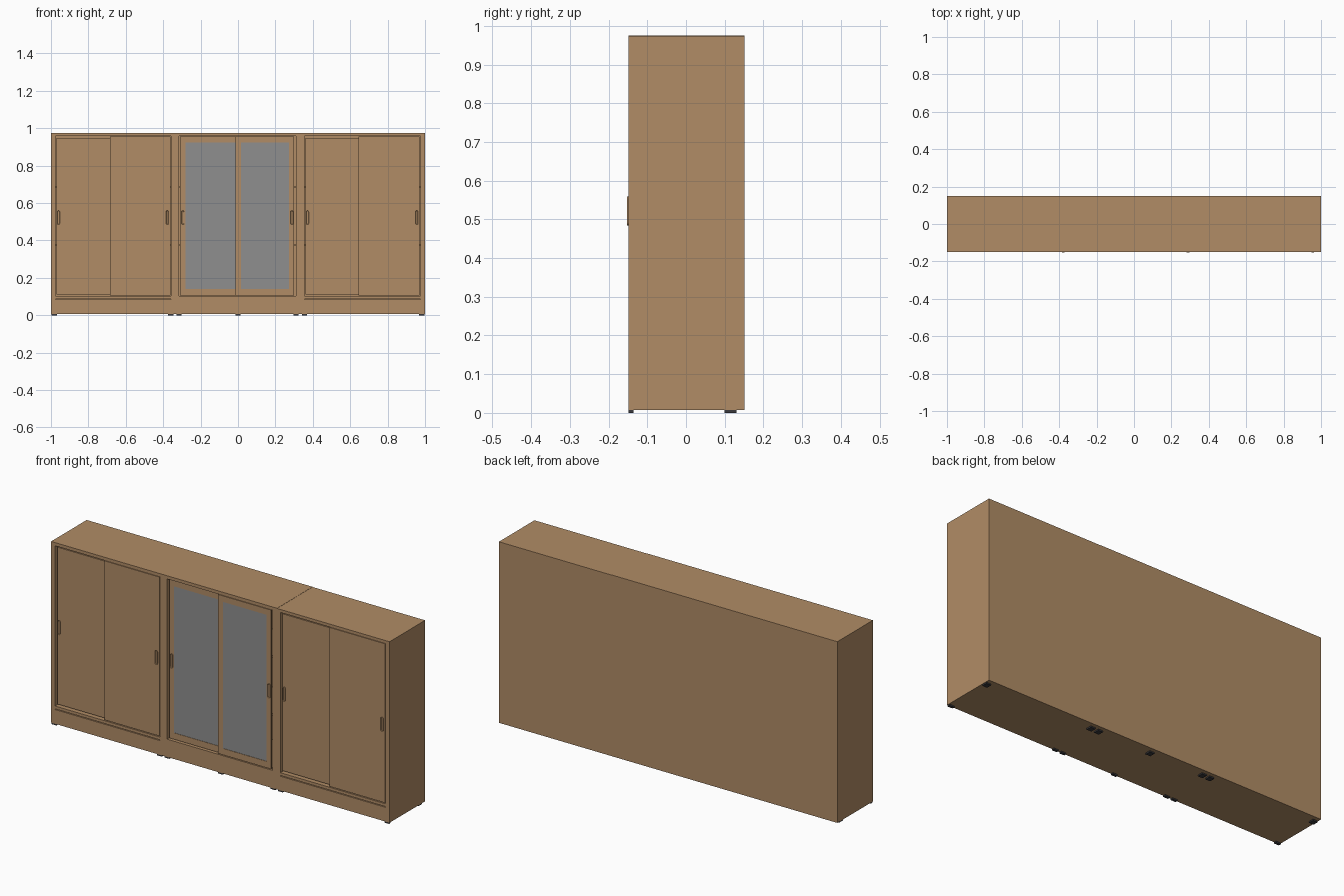
import bpy
import bmesh
from math import cos, sin, pi

if "Cube" in bpy.data.objects:
    bpy.data.objects.remove(bpy.data.objects["Cube"])


def material(name, rgb):
    m = bpy.data.materials.new(name)
    m.use_nodes = True
    m.diffuse_color = (*rgb, 1)
    m.node_tree.nodes["Principled BSDF"].inputs["Base Color"].default_value = (*rgb, 1)
    return m


WOOD = material("light wood", (0.44, 0.265, 0.133))
GLASS = material("grey glass", (0.275, 0.275, 0.275))
DARK = material("dark plastic", (0.04, 0.04, 0.045))

FRONT, BACK, BASE, TOP = -0.149, 0.151, 0.007, 0.975


def finish(name, bm, mat):
    bmesh.ops.recalc_face_normals(bm, faces=bm.faces)
    mesh = bpy.data.meshes.new(name)
    bm.to_mesh(mesh)
    bm.free()
    mesh.materials.append(mat)
    obj = bpy.data.objects.new(name, mesh)
    bpy.context.collection.objects.link(obj)
    return obj


def box(name, x, y, z, mat=WOOD):
    """Box from (low, high) pairs on each axis."""
    bm = bmesh.new()
    bmesh.ops.create_cube(bm, size=1)
    for v in bm.verts:
        v.co = [sum(r) / 2 + c * (r[1] - r[0]) for c, r in zip(v.co, (x, y, z))]
    return finish(name, bm, mat)


def carcass(name, x0, x1, in0, in1, top, grooved):
    """Open-fronted case with a plinth and two shelves."""
    depth = (FRONT, BACK)
    inner = (in0, in1)
    box(name + "_side_right", (x0, in0), depth, (BASE, top))
    box(name + "_side_left", (in1, x1), depth, (BASE, top))
    box(name + "_top", inner, depth, (0.958, top))
    box(name + "_bottom", inner, depth, (BASE, 0.02))
    box(name + "_back", inner, (BACK - 0.01, BACK), (0.02, 0.958))
    if grooved:
        box(name + "_plinth", inner, (FRONT, FRONT + 0.02), (0.02, 0.083))
        box(name + "_rail", inner, (FRONT, BACK - 0.01), (0.087, 0.102))
    else:
        box(name + "_plinth", inner, (FRONT, BACK - 0.01), (0.02, 0.102))
    for i, z in enumerate((0.37, 0.68)):
        box(f"{name}_shelf_{i}", inner, (-0.11, BACK - 0.01), (z, z + 0.012))


def handle(name, x, z, y_face):
    """Rounded pull with a sunken centre."""
    r, half, steps = 0.0075, 0.03, 8
    bm = bmesh.new()
    ring = []
    for end, start in ((1, 0), (-1, pi)):
        for i in range(steps + 1):
            a = start + pi * i / steps
            ring.append(bm.verts.new((x + r * cos(a), y_face, z + end * half + r * sin(a))))
    base = bm.faces.new(ring)
    out = bmesh.ops.extrude_face_region(bm, geom=[base])["geom"]
    cap = [g for g in out if isinstance(g, bmesh.types.BMFace)][0]
    for v in cap.verts:
        v.co.y -= 0.004
    bmesh.ops.inset_region(bm, faces=[cap], thickness=0.0025)
    for v in cap.verts:
        v.co.y += 0.003
    finish(name, bm, WOOD)


def door(name, x, z, y, handle_x, glass_x=None):
    """Sliding door, either solid or a frame around a pane."""
    depth = (y, y + 0.008)
    if glass_x:
        pane_z = (0.14, 0.923)
        box(name + "_stile_right", (x[0], glass_x[0]), depth, z)
        box(name + "_stile_left", (glass_x[1], x[1]), depth, z)
        box(name + "_rail_bottom", glass_x, depth, (z[0], pane_z[0]))
        box(name + "_rail_top", glass_x, depth, (pane_z[1], z[1]))
        box(name + "_pane", glass_x, (y + 0.002, y + 0.006), pane_z, GLASS)
    else:
        box(name + "_panel", x, depth, z)
    handle(name + "_handle", handle_x, 0.522, y)


# Three cases side by side
carcass("right_case", -1, -0.335, -0.977, -0.358, TOP, True)
carcass("centre_case", -0.335, 0.335, -0.315, 0.309, TOP, False)
carcass("left_case", 0.335, 1, 0.355, 0.975, TOP - 0.001, True)

# Sliding doors: one behind, one in front, in each case
NEAR, FAR = FRONT + 0.001, FRONT + 0.011
NEAR_Z, FAR_Z = (0.106, 0.955), (0.11, 0.948)
door("right_case_rear_door", (-0.971, -0.655), FAR_Z, FAR, -0.96)
door("right_case_front_door", (-0.685, -0.361), NEAR_Z, NEAR, -0.378)
door("centre_rear_door", (-0.309, 0.012), NEAR_Z, FAR, -0.295, (-0.282, -0.014))
door("centre_front_door", (-0.014, 0.299), NEAR_Z, NEAR, 0.288, (0.015, 0.273))
door("left_case_rear_door", (0.36, 0.675), FAR_Z, FAR, 0.371)
door("left_case_front_door", (0.645, 0.971), NEAR_Z, NEAR, 0.956)

# Small feet under the cases
for i, x in enumerate((-0.983, -0.36, -0.315, 0, 0.31, 0.355, 0.983)):
    box(f"front_foot_{i}", (x - 0.014, x + 0.014), (FRONT, FRONT + 0.014), (0, BASE), DARK)
    box(f"back_foot_{i}", (x - 0.014, x + 0.014), (0.1, 0.13), (0, BASE), DARK)
